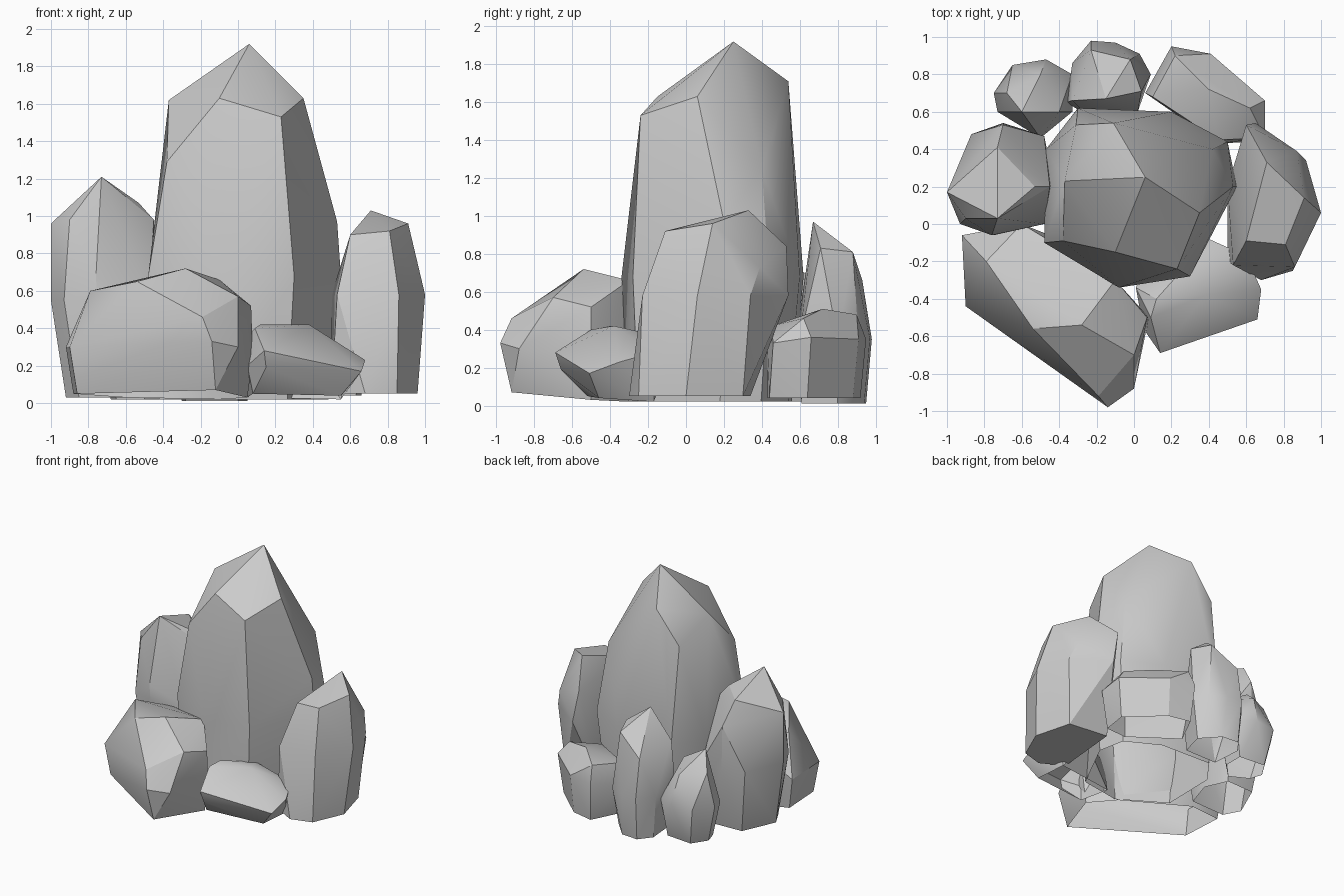
import bpy, bmesh, math

def rock(name, crown, waist, base, open_bottom=True):
    """Faceted stone: convex skin over a crown, a waist ring and a base ring."""
    bm = bmesh.new()
    for p in crown + waist + base:
        bm.verts.new(p)
    res = bmesh.ops.convex_hull(bm, input=bm.verts[:])
    loose = {g for g in res["geom_interior"] + res["geom_unused"]
             if isinstance(g, bmesh.types.BMVert)}
    bmesh.ops.delete(bm, geom=list(loose), context='VERTS')
    bmesh.ops.recalc_face_normals(bm, faces=bm.faces[:])
    if open_bottom:
        bmesh.ops.delete(bm, geom=[f for f in bm.faces if f.normal.z < -.9], context='FACES')
    for f in bm.faces:
        f.smooth = True
    for e in bm.edges:
        e.smooth = e.calc_face_angle(0) < math.radians(28)
    me = bpy.data.meshes.new(name)
    bm.to_mesh(me)
    bm.free()
    ob = bpy.data.objects.new(name, me)
    bpy.context.collection.objects.link(ob)
    return ob

def ring(z, *xy):
    return [(x, y, z) for x, y in xy]

# tall central crystal
foot = [(.55, .2), (.5, .44), (.2, .6), (-.3, .62), (-.47, .4),
        (-.48, -.1), (-.08, -.34), (.3, -.28)]
rock("central_crystal",
     [(.06, .25, 1.92), (.35, .06, 1.63), (.23, -.24, 1.53), (-.1, -.15, 1.63),
      (-.38, -.09, 1.29), (-.37, .23, 1.62), (-.11, .54, 1.71),
      (-.31, .53, 1.45), (.42, .4, 1.25), (.53, .2, .97)],
     ring(.68, *foot),
     ring(.02, *[(x * .88, y * .9) for x, y in foot]))

# broad front left boulder
rock("front_left_boulder",
     [(-.28, -.54, .72), (-.79, -.2, .6), (-.54, -.56, .65), (-.19, -.92, .46),
      (0, -.7, .57), (.07, -.5, .52), (-.1, -.3, .66), (-.6, 0, .52)],
     [(-.14, -.98, .33), (0, -.88, .3), (.08, -.5, .25), (-.9, -.44, .3),
      (-.92, -.06, .3), (-.3, -.12, .3)],
     [(-.12, -.92, .07), (-.86, -.42, .05), (.05, -.5, .03), (-.1, -.3, .02),
      (-.6, -.03, .03), (-.88, -.08, .05), (-.6, -.43, .01)])

# low front right stone
rock("front_right_stone",
     [(.09, -.5, .4), (.12, -.4, .42), (.38, -.38, .42), (.3, -.2, .38),
      (.14, -.69, .28), (.6, -.17, .28), (.4, -.08, .25)],
     [(.66, -.51, .17), (.68, -.35, .23), (.01, -.34, .32), (.05, -.56, .2),
      (.15, -.66, .19)],
     [(.08, -.52, .05), (.55, -.46, .04), (.55, -.17, .02), (.05, -.25, .03)])

# right crystal
rock("right_crystal",
     [(.71, .33, 1.03), (.6, -.09, .9), (.81, -.11, .92), (.91, .14, .96),
      (.6, .53, .84), (.87, .39, .73)],
     ring(.58, (1, .06), (.86, -.23), (.53, -.22), (.5, .2), (.92, .34), (.65, .54)),
     ring(.05, (.96, 0), (.85, -.25), (.68, -.3), (.5, -.2), (.55, .34), (.88, .3)), False)

# left crystal with ridged top
rock("left_crystal",
     [(-.73, .03, 1.21), (-.73, .41, 1.08), (-.9, .03, .98), (-1, .17, .96),
      (-.53, .2, 1.07), (-.45, .2, .98), (-.76, -.06, .67), (-.7, .53, .9)],
     ring(.55, (-1, .17), (-.75, -.06), (-.93, 0), (-.48, .0), (-.43, .22),
          (-.48, .47), (-.7, .54), (-.87, .48)),
     ring(.03, (-.92, .15), (-.85, .02), (-.55, .03), (-.48, .25), (-.56, .43), (-.8, .42)))

# back left small crystal
rock("back_left_crystal",
     [(-.6, .6, .72), (-.68, .7, .58), (-.5, .8, .56), (-.4, .6, .6)],
     ring(.32, (-.75, .7), (-.73, .6), (-.5, .46), (-.33, .6), (-.33, .8),
          (-.47, .88), (-.65, .85)),
     ring(.02, (-.68, .68), (-.65, .58), (-.5, .5), (-.38, .62), (-.38, .78), (-.6, .8)))

# back crystal
rock("back_crystal",
     [(-.15, .67, .97), (-.33, .66, .74), (-.23, .93, .66), (-.02, .88, .81),
      (.04, .71, .83)],
     ring(.35, (-.23, .98), (-.1, .97), (.03, .91), (.09, .8), (.02, .6),
          (-.25, .58), (-.36, .65), (-.33, .86)),
     ring(.01, (-.22, .95), (-.08, .94), (.05, .8), (0, .61), (-.28, .61), (-.3, .85)))

# back right boulder
rock("back_right_boulder",
     [(.1, .68, .45), (.22, .9, .48), (.4, .72, .51), (.62, .62, .46),
      (.45, .45, .42)],
     [(.7, .66, .36), (.7, .46, .33), (.2, .95, .35), (.41, .91, .35),
      (.06, .7, .3), (.45, .43, .3)],
     ring(.04, (.1, .68), (.22, .92), (.4, .88), (.66, .64), (.63, .44), (.45, .43)))
